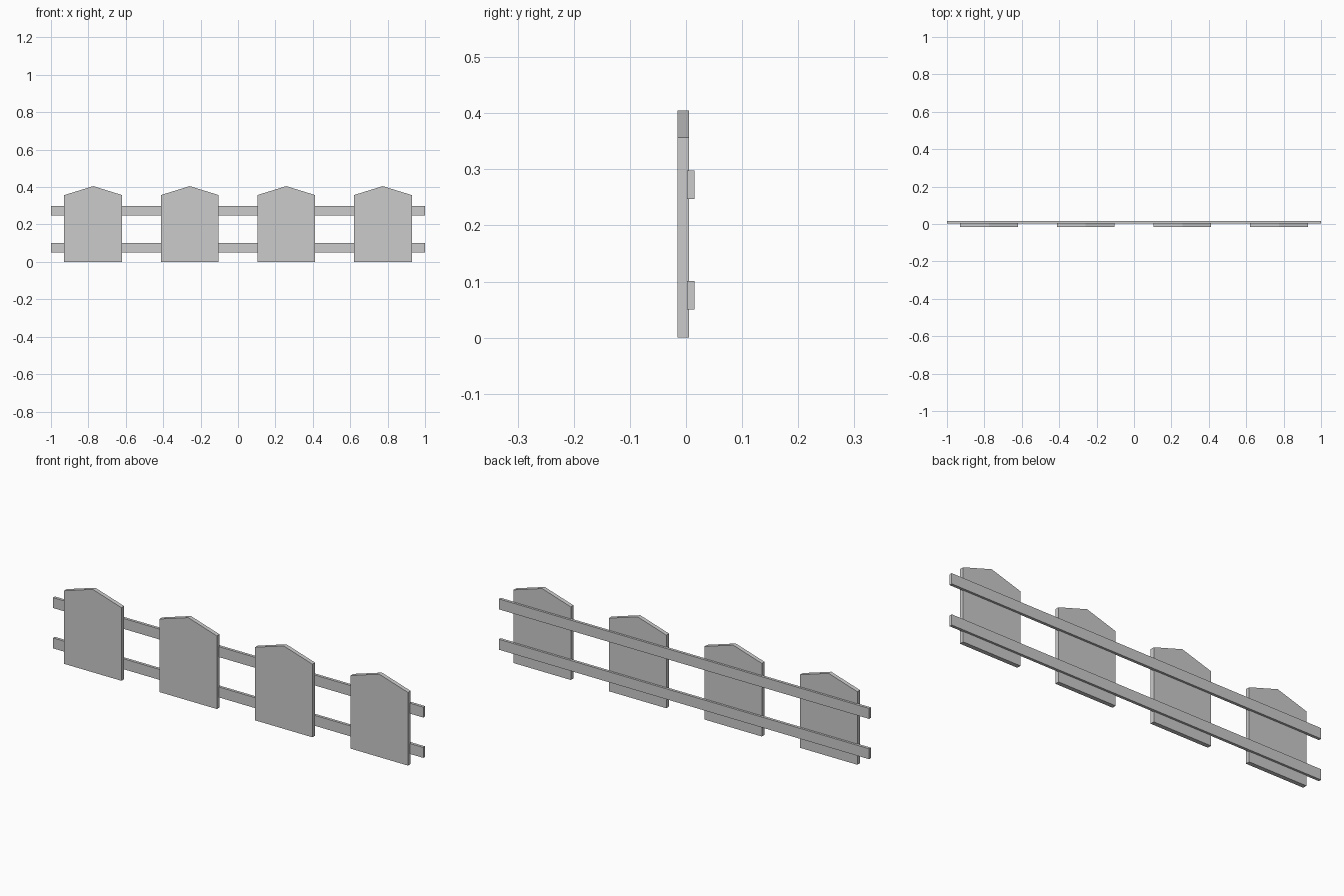
import bpy
import bmesh

if "Cube" in bpy.data.objects:
    bpy.data.objects.remove(bpy.data.objects["Cube"])


def extrude_profile(name, points, y0, y1):
    """Extrude an (x, z) outline from y0 (front) to y1 (back)."""
    bm = bmesh.new()
    face = bm.faces.new([bm.verts.new((x, y0, z)) for x, z in points])
    result = bmesh.ops.extrude_face_region(bm, geom=[face])
    verts = [g for g in result["geom"] if isinstance(g, bmesh.types.BMVert)]
    bmesh.ops.translate(bm, verts=verts, vec=(0, y1 - y0, 0))
    bmesh.ops.recalc_face_normals(bm, faces=bm.faces)
    mesh = bpy.data.meshes.new(name)
    bm.to_mesh(mesh)
    bm.free()
    obj = bpy.data.objects.new(name, mesh)
    bpy.context.collection.objects.link(obj)
    return obj


# Wide pointed pickets, evenly spaced
HALF_W, SHOULDER, PEAK = 0.155, 0.357, 0.405
for i in range(4):
    x = (i - 1.5) * 0.516
    outline = [(x - HALF_W, 0), (x + HALF_W, 0), (x + HALF_W, SHOULDER),
               (x, PEAK), (x - HALF_W, SHOULDER)]
    extrude_profile(f"picket_{i + 1}", outline, -0.0155, 0.005)

# Two long rails set slightly into the back of the pickets
for name, z0, z1 in (("lower_rail", 0.05, 0.101), ("upper_rail", 0.247, 0.298)):
    extrude_profile(name, [(-1, z0), (1, z0), (1, z1), (-1, z1)], 0.0015, 0.0155)
